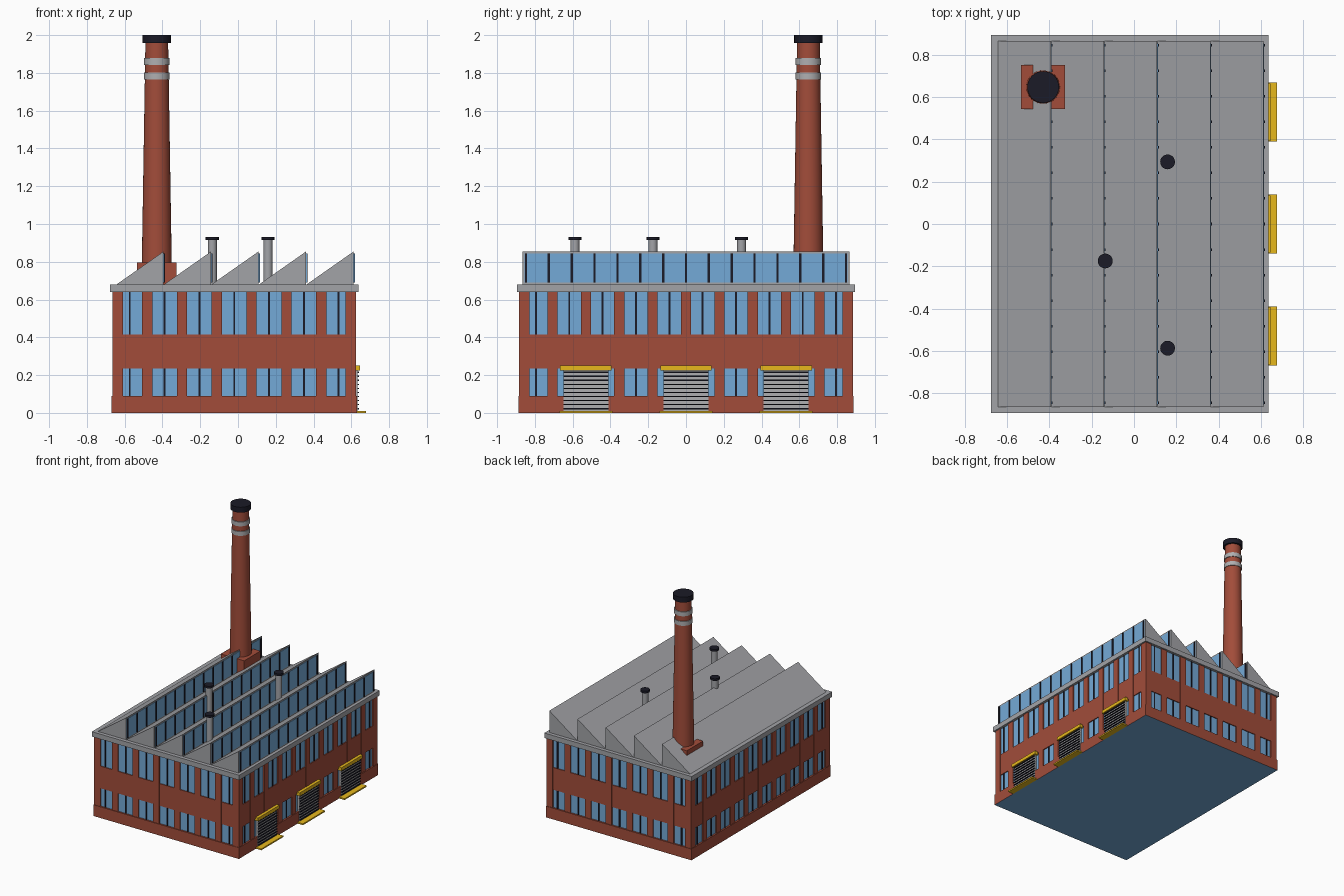
import bpy
import bmesh
from mathutils import Matrix, Vector

cube = bpy.data.objects.get("Cube")
if cube:
    bpy.data.objects.remove(cube, do_unlink=True)


def material(name, r, g, b):
    m = bpy.data.materials.new(name)
    m.use_nodes = True
    m.diffuse_color = (r, g, b, 1)
    m.node_tree.nodes["Principled BSDF"].inputs["Base Color"].default_value = (r, g, b, 1)
    return m


BRICK = material("brick red", 0.36, 0.073, 0.042)
GLASS = material("window blue", 0.175, 0.40, 0.68)
GREY = material("roof grey", 0.365, 0.37, 0.39)
LIGHT = material("light grey", 0.43, 0.43, 0.44)
YELLOW = material("safety yellow", 0.80, 0.48, 0.012)
DARK = material("dark metal", 0.0105, 0.0105, 0.02)


def finish(name, bm, *mats):
    bmesh.ops.recalc_face_normals(bm, faces=bm.faces)
    mesh = bpy.data.meshes.new(name)
    bm.to_mesh(mesh)
    bm.free()
    for m in mats:
        mesh.materials.append(m)
    ob = bpy.data.objects.new(name, mesh)
    bpy.context.collection.objects.link(ob)
    return ob


def add_box(bm, x, y, z):
    """Add a box from (low, high) ranges."""
    lo, hi = Vector((x[0], y[0], z[0])), Vector((x[1], y[1], z[1]))
    size = Matrix.Diagonal((*(hi - lo), 1))
    bmesh.ops.create_cube(bm, size=1, matrix=Matrix.Translation((lo + hi) / 2) @ size)


def boxes(name, mat, ranges):
    bm = bmesh.new()
    for r in ranges:
        add_box(bm, *r)
    return finish(name, bm, mat)


def around(c, half):
    return (c - half, c + half)


def tube(name, mat, x, y, z, r1, r2=None, sides=32):
    bm = bmesh.new()
    bmesh.ops.create_cone(bm, cap_ends=True, segments=sides, radius1=r1, radius2=r2 or r1,
                          depth=z[1] - z[0],
                          matrix=Matrix.Translation((x, y, (z[0] + z[1]) / 2)))
    ob = finish(name, bm, mat)
    for p in ob.data.polygons:
        p.use_smooth = abs(p.normal.z) < 0.5
    ob.data.set_sharp_from_angle(angle=0.6)
    return ob


# Main building: glazed core wrapped in brick
CX = -0.02
HX, HY = 0.645, 0.883          # outer half sizes of the brick piers
EAVES = 0.64
PLINTH = 0.09


def slab(inset, z):
    return (around(CX, HX - inset), around(0, HY - inset), z)


boxes("glazed_core", GLASS, [slab(0.01, (0.01, EAVES))])
plinth = boxes("plinth", BRICK, [slab(-0.004, (0, PLINTH))])
plinth.data.materials.append(GLASS)
for p in plinth.data.polygons:
    if p.normal.z < -0.5:
        p.material_index = 1
boxes("brick_band", BRICK, [slab(0.003, (0.236, 0.414))])
boxes("roof_slab", GREY, [slab(-0.012, (EAVES, 0.68))])

# Piers between windows and a mullion in the middle of each window
piers, mullions = [], []
full = (PLINTH, EAVES)
for side in (-1, 1):
    for count, half, along_x in ((7, HX, True), (10, HY, False)):
        pitch = 2 * half / count

        def strip(t, width, inset):
            if along_x:
                wall = sorted((side * (HY - inset), side * (HY - 0.05)))
                return (around(CX + t, width), wall, full)
            wall = sorted((CX + side * (HX - inset), CX + side * (HX - 0.05)))
            return (wall, around(t, width), full)

        for i in range(count):
            t = -half + pitch * (i + 0.5)
            mullions.append(strip(t, 0.005, 0.005))
            if i:
                piers.append(strip(t - pitch / 2, 0.027, 0.001))
    for end in (-1, 1):
        piers.append((around(CX + side * (HX - 0.0275), 0.0275),
                      around(end * (HY - 0.0275), 0.0275), full))
boxes("brick_piers", BRICK, piers)
boxes("window_mullions", DARK, mullions)

# Sawtooth roof
TEETH, WIDTH, START, RY = 5, 0.2515, -0.643, 0.866
BASE, RIDGE = 0.68, 0.855
bm = bmesh.new()
panes, bars = [], []
for i in range(TEETH):
    x0 = START + i * WIDTH
    x1 = x0 + WIDTH - 0.002
    rings = [[bm.verts.new((x, y, z)) for x, z in ((x0, BASE), (x1, BASE), (x1, RIDGE))]
             for y in (-RY, RY)]
    bm.faces.new(rings[0])
    bm.faces.new(rings[1])
    for a in range(3):
        b = (a + 1) % 3
        bm.faces.new((rings[0][a], rings[0][b], rings[1][b], rings[1][a]))
    panes.append(((x1 - 0.004, x1 + 0.003), (-0.855, 0.855), (0.69, 0.843)))
    for k in range(15):
        bars.append(((x1 - 0.004, x1 + 0.008), around((k - 7) * 0.121, 0.006), (0.69, 0.843)))
finish("sawtooth_roof", bm, GREY)
boxes("skylight_panes", GLASS, panes)
boxes("skylight_bars", DARK, bars)

# Loading doors on the right-hand wall: pale shutters with dark ribs
ribs, shutters, yellow = [], [], []
WALL = CX + HX
for y in (-0.53, 0, 0.53):
    shutters.append(((WALL - 0.03, WALL + 0.007), around(y, 0.119), (0.01, 0.226)))
    for k in range(10):
        z = 0.022 + k * 0.0215
        ribs.append(((WALL, WALL + 0.016), around(y, 0.119), around(z, 0.003)))
    yellow.append(((WALL - 0.02, WALL + 0.021), around(y, 0.136), (0.224, 0.25)))
    yellow.append(((WALL + 0.003, 0.677), around(y, 0.14), (0, 0.011)))
boxes("door_shutters", LIGHT, shutters)
boxes("shutter_ribs", DARK, ribs)
boxes("door_headers_and_sills", YELLOW, yellow)

# Chimney
SX, SY = -0.43, 0.648
boxes("chimney_base", BRICK, [(around(SX, 0.104), around(SY, 0.104), (0.66, 0.795))])
tube("chimney_shaft", BRICK, SX, SY, (0.68, 1.97), 0.081, 0.06)
for z in (1.766, 1.843):
    tube("chimney_band", LIGHT, SX, SY, (z, z + 0.035), 0.068)
tube("chimney_cap", DARK, SX, SY, (1.957, 2.0), 0.075)

# Roof vents
for x, y in ((0.159, 0.294), (-0.136, -0.175), (0.159, -0.588)):
    tube("vent_pipe", GREY, x, y, (0.68, 0.916), 0.024, sides=20)
    tube("vent_cap", DARK, x, y, (0.914, 0.931), 0.035, sides=20)
